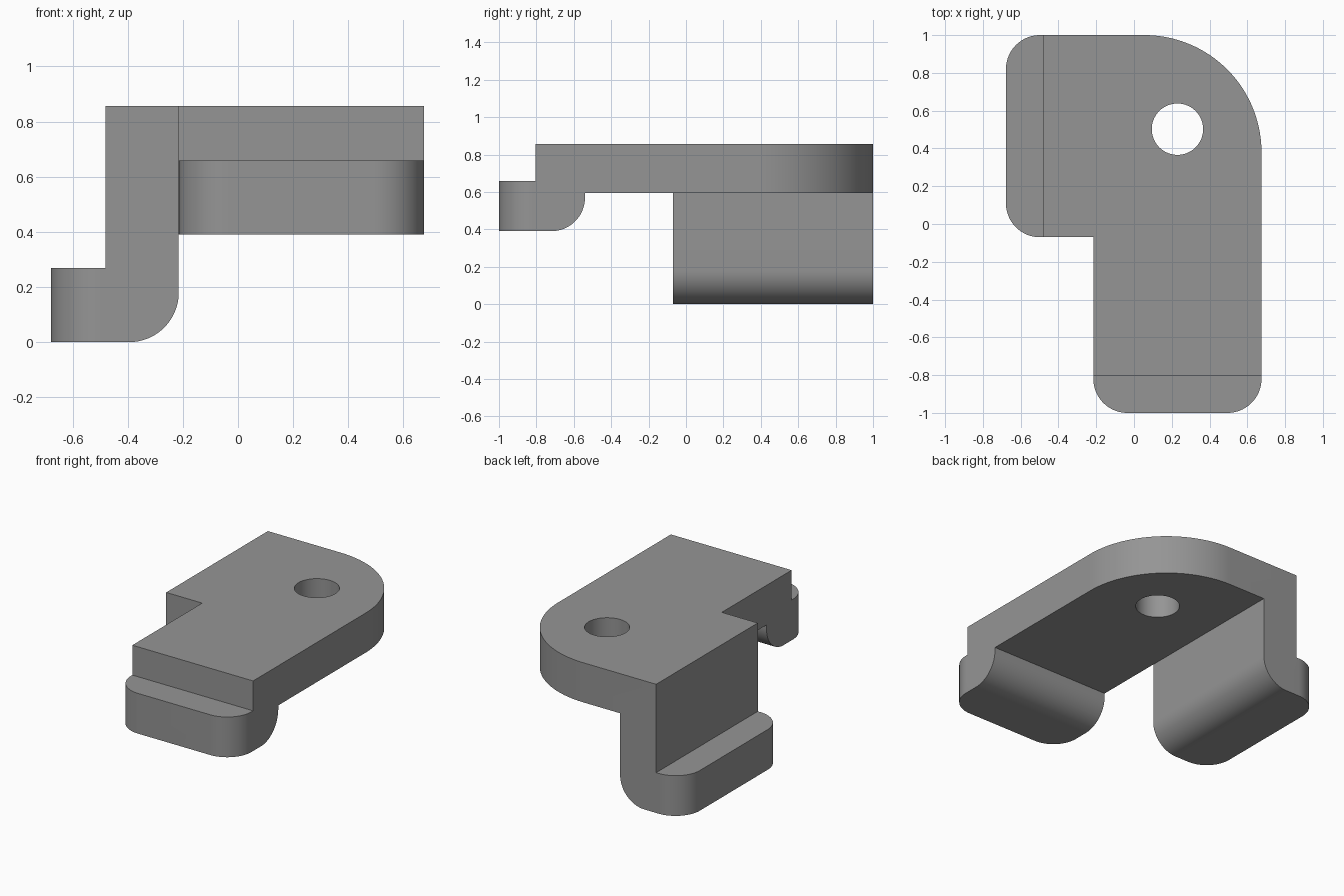
import bpy, bmesh, math
from mathutils import Vector

if "Cube" in bpy.data.objects:
    bpy.data.objects.remove(bpy.data.objects["Cube"])

grey = bpy.data.materials.new("plain grey")
grey.diffuse_color = (0.3, 0.3, 0.3, 1)
grey.use_nodes = True
grey.node_tree.nodes["Principled BSDF"].inputs["Base Color"].default_value = grey.diffuse_color


def outline(corners, seg=24):
    """Closed 2D outline; each corner is (x, y, fillet radius), all right angles."""
    pts = []
    for i, (x, y, r) in enumerate(corners):
        p = Vector((x, y))
        if r == 0:
            pts.append(p)
            continue
        a = (Vector(corners[i - 1][:2]) - p).normalized() * r
        b = (Vector(corners[(i + 1) % len(corners)][:2]) - p).normalized() * r
        for k in range(seg + 1):
            t = math.pi / 2 * k / seg
            pts.append(p + a * (1 - math.sin(t)) + b * (1 - math.cos(t)))
    return pts


def prism(name, pts, axis, lo, hi):
    """Extrude a 2D outline along x, y or z."""
    place = {"x": lambda p, d: (d, p.x, p.y),
             "y": lambda p, d: (p.x, d, p.y),
             "z": lambda p, d: (p.x, p.y, d)}[axis]
    bm = bmesh.new()
    a = [bm.verts.new(place(p, lo)) for p in pts]
    b = [bm.verts.new(place(p, hi)) for p in pts]
    bm.faces.new(a)
    bm.faces.new(b)
    for i in range(len(pts)):
        j = (i + 1) % len(pts)
        bm.faces.new((a[i], a[j], b[j], b[i]))
    bmesh.ops.recalc_face_normals(bm, faces=bm.faces)
    me = bpy.data.meshes.new(name)
    bm.to_mesh(me)
    bm.free()
    me.materials.append(grey)
    ob = bpy.data.objects.new(name, me)
    bpy.context.collection.objects.link(ob)
    return ob


def combine(target, other, operation):
    """Apply a boolean and discard the second solid."""
    mod = target.modifiers.new("join", "BOOLEAN")
    mod.operation, mod.solver, mod.object = operation, "EXACT", other
    bpy.context.view_layer.objects.active = target
    bpy.ops.object.modifier_apply(modifier=mod.name)
    bpy.data.objects.remove(other)


R = 0.18                                # common fillet
X0, XS, XI, X1 = -0.678, -0.48, -0.215, 0.675
Y0, YS, YI, YN, Y1 = -1.0, -0.805, -0.54, -0.07, 1.0
ZB, ZT = 0.593, 0.857                   # plate bottom and top
MID = 0.72                              # hooks reach into the plate

# L-shaped plate with one large rounded corner
bracket = prism("bracket", outline([
    (XS, YN, 0), (XI, YN, 0), (XI, YS, 0), (X1, YS, 0),
    (X1, Y1, 0.62), (XS, Y1, 0)], 48), "z", ZB, ZT)

# Long side hook: leg plus outward foot
side_hook = prism("side_hook", outline([
    (X0, 0, 0), (XI, 0, R), (XI, MID, 0), (XS, MID, 0),
    (XS, 0.268, 0), (X0, 0.268, 0)]), "y", YN, Y1)
combine(side_hook, prism("side_trim", outline([
    (X0, YN, R), (0, YN, 0), (0, Y1, 0), (X0, Y1, R)]), "z", -1, 1), "INTERSECT")

# Short front hook under the plate end
front_hook = prism("front_hook", outline([
    (Y0, 0.39, 0), (YI, 0.39, R), (YI, MID, 0), (YS, MID, 0),
    (YS, 0.658, 0), (Y0, 0.658, 0)]), "x", XI, X1)
combine(front_hook, prism("front_trim", outline([
    (XI, Y0, R), (X1, Y0, R), (X1, 0, 0), (XI, 0, 0)]), "z", -1, 1), "INTERSECT")

combine(bracket, side_hook, "UNION")
combine(bracket, front_hook, "UNION")

# Round through hole
hole = [Vector((0.23 + 0.136 * math.cos(math.tau * k / 64),
                0.502 + 0.136 * math.sin(math.tau * k / 64))) for k in range(64)]
combine(bracket, prism("hole_cutter", hole, "z", 0.3, 1.2), "DIFFERENCE")

bpy.ops.object.select_all(action="DESELECT")
bracket.select_set(True)
bpy.context.view_layer.objects.active = bracket
bpy.ops.object.shade_smooth_by_angle(angle=math.radians(30))
